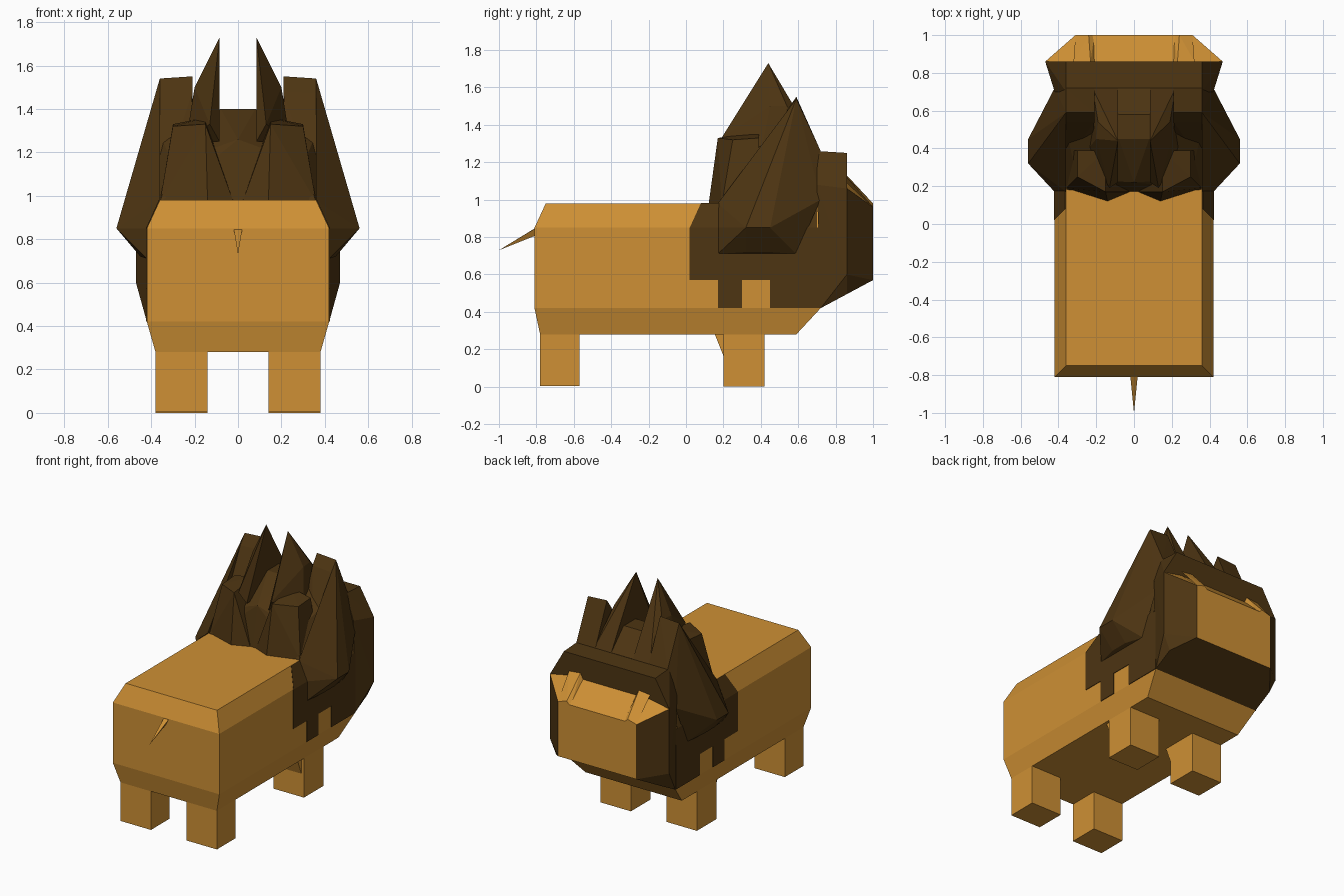
import bpy, bmesh


def material(name, rgb):
    m = bpy.data.materials.new(name)
    m.diffuse_color = (*rgb, 1)
    return m


FUR = material("golden_fur", (0.62, 0.28, 0.035))
DARK = material("dark_mane", (0.075, 0.035, 0.006))


def hull(name, pts, mat, centred=False, paired=False):
    """Convex faceted solid; centred reflects points, paired mirrors the solid."""
    pts = list(pts)
    if centred:
        pts += [(-x, y, z) for x, y, z in pts if x > 0]
    bm = bmesh.new()
    for p in pts:
        bm.verts.new(p)
    res = bmesh.ops.convex_hull(bm, input=bm.verts[:])
    junk = {g for g in res["geom_interior"] + res["geom_unused"]
            if isinstance(g, bmesh.types.BMVert)}
    if junk:
        bmesh.ops.delete(bm, geom=list(junk), context='VERTS')
    bmesh.ops.dissolve_limit(bm, angle_limit=0.02, verts=bm.verts[:], edges=bm.edges[:])
    bmesh.ops.recalc_face_normals(bm, faces=bm.faces[:])
    me = bpy.data.meshes.new(name)
    bm.to_mesh(me)
    bm.free()
    me.materials.append(mat)
    ob = bpy.data.objects.new(name, me)
    bpy.context.collection.objects.link(ob)
    if paired:
        ob.modifiers.new("mirror", 'MIRROR').use_mirror_merge = False
    return ob


def box(name, x, y, z, mat):
    return hull(name, [(a, b, c) for a in x for b in y for c in z], mat, paired=True)


# Body with bevelled top and bottom, running forward into the chin
rings = [(0.28, 0.38, -0.78, 0.59), (0.42, 0.42, -0.81, 0.72),
         (0.85, 0.42, -0.81, 0.72), (0.98, 0.36, -0.75, 0.70)]
hull("body", [(w, y, z) for z, w, y0, y1 in rings for y in (y0, y1)], FUR, centred=True)

# Legs and the small spur behind each front leg
box("back_leg", (0.14, 0.38), (-0.78, -0.57), (0.005, 0.32), FUR)
box("front_leg", (0.14, 0.38), (0.20, 0.42), (0, 0.32), FUR)
hull("front_leg_spur", [(x, y, z) for x in (0.14, 0.36)
                        for y, z in ((0.15, 0.29), (0.21, 0.29), (0.21, 0.14))], FUR, paired=True)

# Tail
hull("tail", [(0.02, -0.80, 0.85), (0, -0.80, 0.81), (0, -0.77, 0.87), (0, -1.0, 0.73)],
     FUR, centred=True)

# Head block and the tapered muzzle with a golden face
hull("head", [(0.36, 0.70, 1.26), (0.42, 0.70, 1.08), (0.42, 0.72, 0.42),
              (0.36, 0.86, 1.25), (0.47, 0.86, 1.06), (0.47, 0.86, 0.60),
              (0.42, 0.86, 0.495)], DARK, centred=True)
muzzle = hull("muzzle", [(0.32, 0.86, 1.09), (0.47, 0.86, 1.06), (0.47, 0.86, 0.60),
                         (0.42, 0.86, 0.495), (0.31, 1.0, 0.96), (0.31, 1.0, 0.57)],
              DARK, centred=True)
muzzle.data.materials.append(FUR)
for f in muzzle.data.polygons:
    if f.normal.y > 0.9 or (f.normal.z > 0.5 and abs(f.normal.x) < 0.2):
        f.material_index = 1
hull("brow", [(0.21, 0.86, 1.09), (0.23, 0.86, 1.13), (0.32, 0.86, 1.12),
              (0.24, 1.0, 0.98), (0.21, 1.0, 0.95), (0.31, 1.0, 0.96)], FUR, paired=True)

# Stepped mane edge lying on the flanks
for y, z in (((0.02, 0.17), 0.57), ((0.17, 0.30), 0.42),
             ((0.30, 0.45), 0.57), ((0.45, 0.72), 0.42)):
    box("mane_flank", (0.38, 0.424), y, (z, 0.85), DARK)
hull("mane_shoulder", [(0.424, 0.02, 0.85), (0.364, 0.08, 0.982), (0.424, 0.70, 0.85),
                       (0.364, 0.70, 0.982), (0.33, 0.10, 0.87), (0.33, 0.70, 0.87)],
     DARK, paired=True)

# Centre of the mane, with a zigzag back hem
hull("mane_core", [(0.36, 0.18, 0.97), (0, 0.17, 0.97), (0.30, 0.24, 1.15),
                   (0, 0.22, 1.26), (0.08, 0.45, 1.40), (0.08, 0.58, 1.40),
                   (0.36, 0.50, 1.28), (0.36, 0.72, 1.26), (0.36, 0.72, 0.95)],
     DARK, centred=True)
hull("mane_back_tuft", [(0.15, 0.17, 1.33), (0.30, 0.25, 1.32), (0.15, 0.39, 1.36),
                        (0.30, 0.39, 1.33), (0.14, 0.12, 0.97), (0.28, 0.17, 0.97),
                        (0.02, 0.17, 0.97), (0.36, 0.19, 0.97), (0.36, 0.39, 0.97),
                        (0.14, 0.17, 1.22)], DARK, paired=True)

# Tall inner spikes, outer tufts and the flared sides
hull("mane_spike", [(0.085, 0.44, 1.73), (0.085, 0.22, 1.25), (0.13, 0.19, 1.33),
                    (0.20, 0.45, 1.50), (0.19, 0.54, 1.50), (0.085, 0.54, 1.50),
                    (0.085, 0.72, 1.26), (0.22, 0.72, 1.26), (0.24, 0.40, 1.25)],
     DARK, paired=True)
hull("mane_side_tuft", [(0.36, 0.59, 1.54), (0.21, 0.59, 1.55), (0.36, 0.54, 1.47),
                        (0.21, 0.54, 1.48), (0.21, 0.72, 1.26), (0.36, 0.72, 1.26),
                        (0.38, 0.45, 1.28), (0.22, 0.42, 1.2), (0.36, 0.32, 1.02)],
     DARK, paired=True)
hull("mane_flare", [(0.36, 0.59, 1.54), (0.40, 0.47, 1.30), (0.40, 0.60, 1.30),
                    (0.56, 0.32, 0.85), (0.56, 0.45, 0.85), (0.42, 0.17, 0.85),
                    (0.42, 0.59, 0.85), (0.36, 0.17, 0.98), (0.42, 0.17, 0.71),
                    (0.45, 0.32, 0.72), (0.45, 0.45, 0.72), (0.42, 0.59, 0.71),
                    (0.36, 0.72, 1.26), (0.42, 0.72, 1.0), (0.36, 0.50, 0.85)],
     DARK, paired=True)
